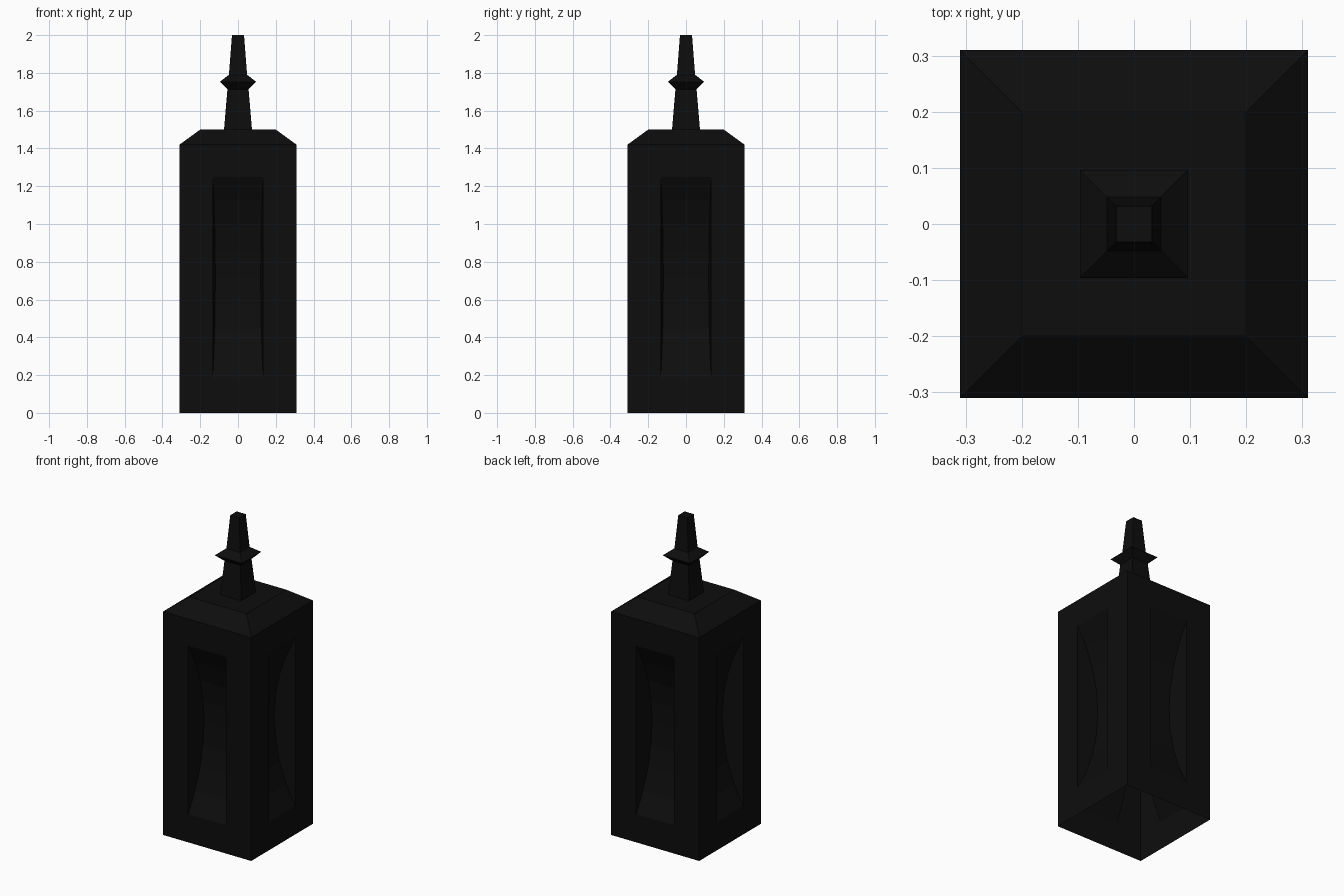
import bpy, bmesh, math
from mathutils import Matrix

if "Cube" in bpy.data.objects:
    bpy.data.objects.remove(bpy.data.objects["Cube"])

black = bpy.data.materials.new("black_glaze")
black.diffuse_color = (0.004, 0.004, 0.004, 1)
black.use_nodes = True
black.node_tree.nodes["Principled BSDF"].inputs["Base Color"].default_value = black.diffuse_color


def finish(name, bm):
    bmesh.ops.remove_doubles(bm, verts=bm.verts, dist=1e-4)
    me = bpy.data.meshes.new(name)
    bm.to_mesh(me)
    bm.free()
    me.materials.append(black)
    ob = bpy.data.objects.new(name, me)
    bpy.context.collection.objects.link(ob)
    return ob


def square_loft(bm, profile, cap_top=True):
    """Skin a stack of (half width, height) squares."""
    rings = []
    for r, z in profile:
        rings.append([bm.verts.new((sx * r, sy * r, z))
                      for sx, sy in ((-1, -1), (1, -1), (1, 1), (-1, 1))])
    for a, b in zip(rings, rings[1:]):
        for i in range(4):
            j = (i + 1) % 4
            bm.faces.new((a[i], a[j], b[j], b[i]))
    if cap_top:
        bm.faces.new(rings[-1])


# Body: open bottom, chamfered shoulder, a dished panel in each side
R, H = 0.31, 1.42
W, Z0, Z1 = 0.133, 0.18, 1.25
DEPTH, TAPER, SEGS = 0.14, 0.013, 8

bm = bmesh.new()
square_loft(bm, [(R, H), (0.2, 1.5)])


def dish(i):
    """Height and depth of the circular arc at step i."""
    half = (Z1 - Z0) / 2
    rad = (half ** 2 + DEPTH ** 2) / (2 * DEPTH)
    a = math.asin(half / rad) * (2 * i / SEGS - 1)
    return (Z0 + Z1) / 2 + rad * math.sin(a), max(0, rad * math.cos(a) - rad + DEPTH)


def side_wall(rot):
    def face(*pts):
        bm.faces.new([bm.verts.new(rot @ Matrix.Translation(p).to_translation()) for p in pts])

    # flat frame around the panel
    o = [(-R, -R, 0), (R, -R, 0), (R, -R, H), (-R, -R, H)]
    n = [(-W, -R, Z0), (W, -R, Z0), (W, -R, Z1), (-W, -R, Z1)]
    for i in range(4):
        j = (i + 1) % 4
        face(o[i], o[j], n[j], n[i])
    # curved floor and cheeks
    arc = [dish(i) for i in range(SEGS + 1)]
    left, right = [], []
    for z, d in arc:
        w = W - TAPER * d / DEPTH
        left.append((-w, -R + d, z))
        right.append((w, -R + d, z))
    for i in range(SEGS):
        face(left[i], right[i], right[i + 1], left[i + 1])
    face(*left, *[(-W, -R, z) for z, d in arc[-2:0:-1]])
    face(*right[::-1], *[(W, -R, z) for z, d in arc[1:-1]])


for k in range(4):
    side_wall(Matrix.Rotation(k * math.pi / 2, 3, 'Z'))
finish("bottle_body", bm)

# Neck with a sharp collar and tapered spout
bm = bmesh.new()
square_loft(bm, [(0.074, 1.5), (0.056, 1.713), (0.096, 1.753), (0.048, 1.79), (0.032, 2.0)])
finish("neck_and_spout", bm)
